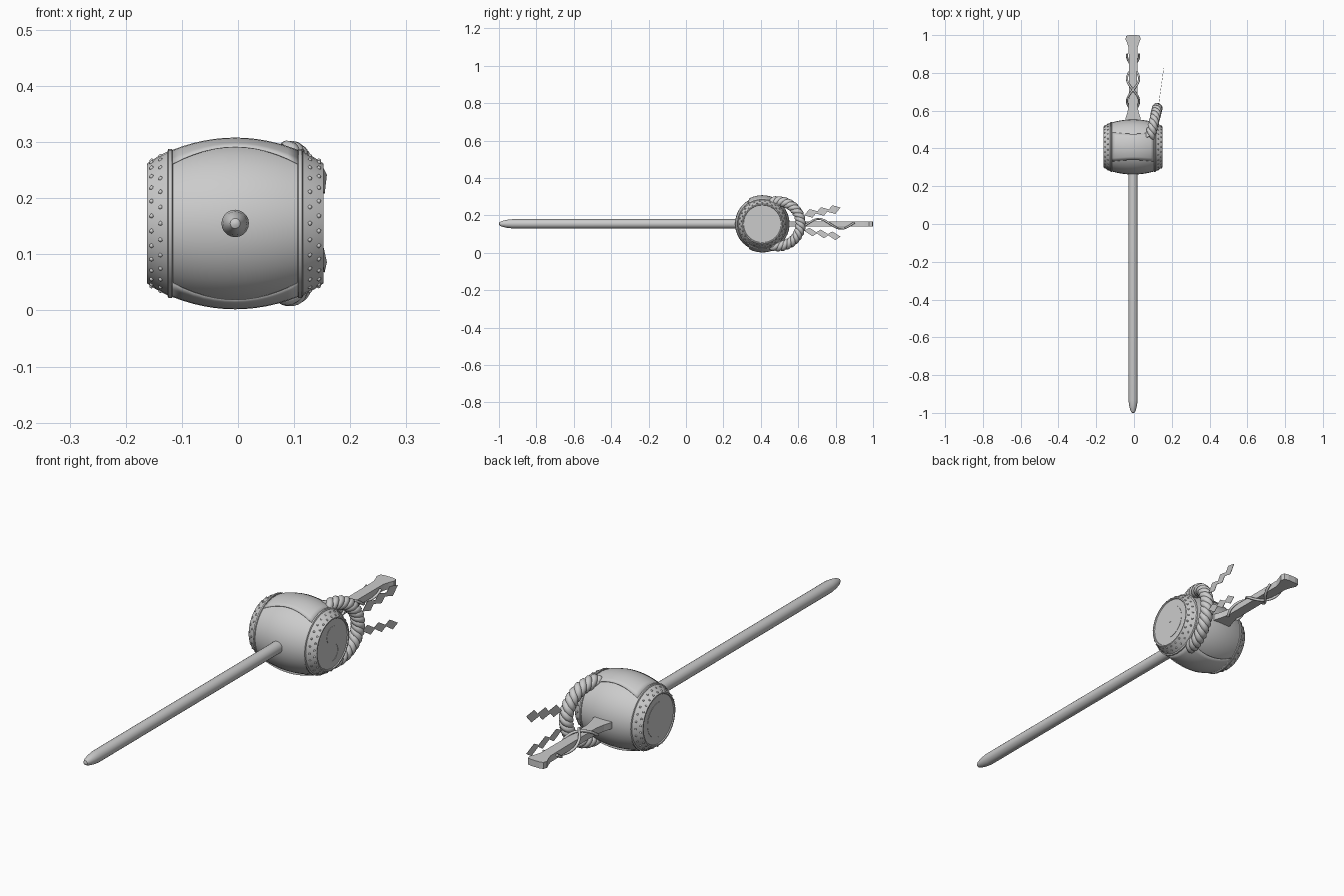
import bpy, bmesh, math
from mathutils import Vector

if "Cube" in bpy.data.objects:
    bpy.data.objects.remove(bpy.data.objects["Cube"])

CX, CY, CZ = -0.005, 0.408, 0.155   # drum centre


def add(name, verts, faces, smooth=True):
    me = bpy.data.meshes.new(name)
    me.from_pydata(verts, [], faces)
    bm = bmesh.new()
    bm.from_mesh(me)
    bmesh.ops.recalc_face_normals(bm, faces=bm.faces)
    bm.to_mesh(me)
    bm.free()
    ob = bpy.data.objects.new(name, me)
    bpy.context.collection.objects.link(ob)
    if smooth:
        bpy.ops.object.select_all(action='DESELECT')
        ob.select_set(True)
        bpy.context.view_layer.objects.active = ob
        bpy.ops.object.shade_smooth_by_angle(angle=math.radians(35))
    return ob


def lathe(name, profile, place, n=32):
    # profile of (position along axis, radius); place maps (along, u, v) to xyz
    verts, faces = [], []
    for a, r in profile:
        for i in range(n):
            t = 2 * math.pi * i / n
            verts.append(place(a, r * math.cos(t), r * math.sin(t)))
    for j in range(len(profile) - 1):
        for i in range(n):
            k = (i + 1) % n
            faces.append((j * n + i, j * n + k, (j + 1) * n + k, (j + 1) * n + i))
    faces += [tuple(range(n)), tuple(range((len(profile) - 1) * n, len(profile) * n))]
    return add(name, verts, faces)


def tube(name, pts, radius, res=2):
    cu = bpy.data.curves.new(name, 'CURVE')
    cu.dimensions = '3D'
    cu.bevel_depth, cu.bevel_resolution, cu.use_fill_caps = radius, res, True
    sp = cu.splines.new('POLY')
    sp.points.add(len(pts) - 1)
    for p, q in zip(sp.points, pts):
        p.co = (*q, 1)
        p.radius = 1
    sp.use_smooth = True
    ob = bpy.data.objects.new(name, cu)
    bpy.context.collection.objects.link(ob)
    return ob


def prism(name, outline, depth, place):
    # flat outline given thickness; place maps (u, v, w) to xyz
    n = len(outline)
    verts = [place(u, v, w) for w in (-depth, depth) for u, v in outline]
    faces = [tuple(range(n)), tuple(range(n, 2 * n))]
    faces += [(i, (i + 1) % n, n + (i + 1) % n, n + i) for i in range(n)]
    return add(name, verts, faces, False)


def on_drum(a, u, v):
    return (CX + a, CY + u, CZ + v)


def body_r(x):
    return 0.146 - 0.017 * (x / 0.115) ** 2


def rim_r(x):
    return 0.107 + (0.157 - abs(x)) * 0.57


# barrel body
xs = [-0.118 + 0.236 * i / 10 for i in range(11)]
lathe("drum_body", [(x, body_r(x)) for x in xs], on_drum)

for s, side in ((-1, "left"), (1, "right")):
    # skin collar with recessed head and seam ring
    lathe(f"drum_rim_{side}", [(s * x, r) for x, r in (
        (0.11, 0.128), (0.113, 0.133), (0.119, 0.133), (0.121, 0.128), (0.140, 0.118),
        (0.157, 0.107), (0.157, 0.102), (0.153, 0.100))], on_drum)
    # two rows of studs
    bm = bmesh.new()
    for row, x in enumerate((0.133, 0.149)):
        for i in range(26):
            t = 2 * math.pi * (i + row * 0.5) / 26
            r = rim_r(x)
            ret = bmesh.ops.create_icosphere(bm, subdivisions=1, radius=0.0045)
            bmesh.ops.translate(bm, verts=ret['verts'],
                                vec=on_drum(s * x, r * math.cos(t), r * math.sin(t)))
    me = bpy.data.meshes.new(f"studs_{side}")
    bm.to_mesh(me)
    bm.free()
    me.shade_smooth()
    bpy.context.collection.objects.link(bpy.data.objects.new(f"studs_{side}", me))
    # swirl inlay on the head: big half circle, two small half circles
    R = 0.072
    arc = lambda c, r, a, b, n: [(c + r * math.sin(a + (b - a) * i / n), r * math.cos(a + (b - a) * i / n))
                                 for i in range(n + 1)]
    big = arc(0, R, 0, math.pi, 20)
    low = [(u, v - R / 2) for u, v in arc(0, R / 2, math.pi, 0, 12)]
    top = [(u, v + R / 2) for u, v in arc(0, R / 2, -math.pi, 0, 12)]
    prism(f"head_swirl_{side}", big + low[1:] + top[1:-1], 0.0008,
          lambda u, v, w: on_drum(s * 0.1535 + w, u, v))

# thin curved panels floating over top and bottom of the barrel
for s, side in ((1, "top"), (-1, "bottom")):
    verts, faces, nx, nt = [], [], 12, 8
    for i in range(nx + 1):
        x = -0.112 + 0.224 * i / nx
        half = math.radians(27 + 9 * (x / 0.112) ** 2)
        r = 0.1525 - 0.022 * (x / 0.112) ** 2
        for j in range(nt + 1):
            t = half * (2 * j / nt - 1)
            verts.append(on_drum(x, r * math.sin(t), s * r * math.cos(t)))
    for i in range(nx):
        for j in range(nt):
            a = i * (nt + 1) + j
            faces.append((a, a + 1, a + nt + 2, a + nt + 1))
    ob = add(f"panel_{side}", verts, faces)
    m = ob.modifiers.new("thickness", 'SOLIDIFY')
    m.thickness, m.offset = 0.001, 0

# long round pole with blunt tip
lathe("pole", [(-1.0, 0.003), (-0.997, 0.009), (-0.985, 0.015), (-0.96, 0.021), (-0.93, 0.0245),
               (0.0, 0.0245), (0.45, 0.0245)],
      lambda a, u, v: (CX + u, a, CZ + v), 20)

# flat grip with flared ends
half = [(0.041, 0.53), (0.040, 0.56), (0.030, 0.59), (0.023, 0.63), (0.022, 0.78), (0.023, 0.93),
        (0.030, 0.955), (0.040, 0.978), (0.036, 0.996), (0.018, 1.0)]
prism("grip", half + [(-x, y) for x, y in reversed(half)], 0.0135,
      lambda u, v, w: (CX + u, v, CZ + w))

# crossed cords wound round the grip
for s, side in ((-1, "left"), (1, "right")):
    pts = []
    for i in range(57):
        y = 0.62 + 0.28 * i / 56
        t = 2 * math.pi * (y - 0.71) / 0.24
        pts.append((CX + s * 0.032 * math.sin(t), y, CZ + 0.026 * math.cos(t)))
    tube(f"grip_cord_{side}", pts, 0.0055)


# thick twisted rope looping behind the drum
def rope_x(y):
    return 0.085 + (y - 0.46) * 0.25


def rope_mid(t):
    y = 0.49 + 0.123 * math.cos(t)
    return Vector((rope_x(y), y, CZ + 0.12 * math.sin(t)))


side_dir = Vector((1, -0.25, 0)).normalized()
for k in range(3):
    pts = []
    for i in range(111):
        t = math.radians(-104 + 208 * i / 110)
        tan = (rope_mid(t + 0.01) - rope_mid(t - 0.01)).normalized()
        out = side_dir.cross(tan)
        a = 2 * math.pi * (6 * i / 110 + k / 3)
        pts.append(rope_mid(t) + 0.0135 * (math.cos(a) * side_dir + math.sin(a) * out))
    tube(f"rope_strand_{k + 1}", pts, 0.015)

# zigzag paper streamers hanging off the rope
for name, z0, dz in (("upper", 0.212, 0.010), ("lower", 0.112, -0.010)):
    for i in range(3):
        y, z = 0.668 + 0.061 * i, z0 + dz * i
        dia = [(-0.036, -0.012 if dz > 0 else 0.006), (-0.008, 0.022), (0.036, 0.010 if dz > 0 else -0.006),
               (0.008, -0.024)]
        prism(f"streamer_{name}_{i + 1}", dia, 0.0008,
              lambda u, v, w: (0.133 + (y + u - 0.65) * 0.14 + w, y + u, z + v))
